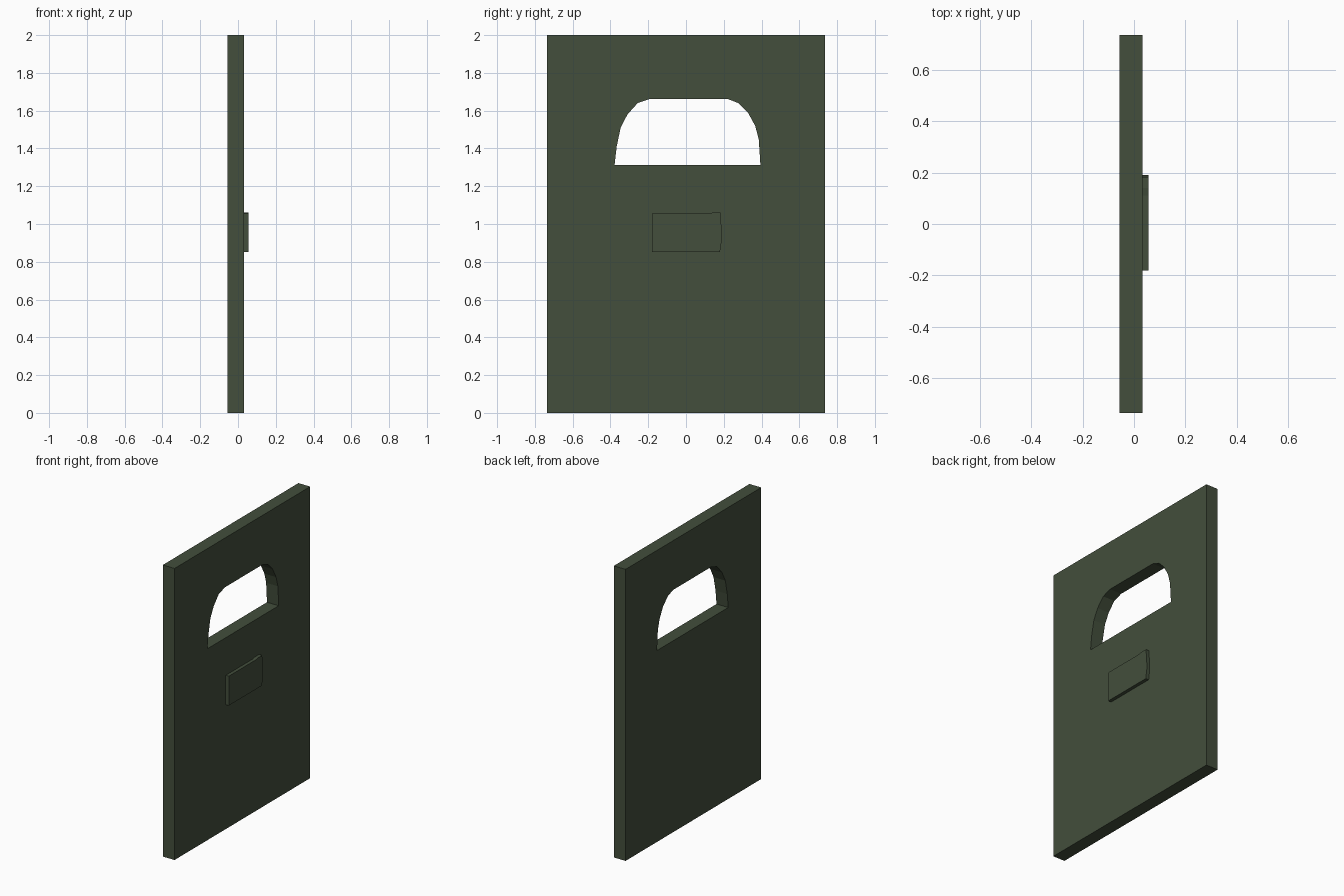
import bpy
import bmesh

if "Cube" in bpy.data.objects:
    bpy.data.objects.remove(bpy.data.objects["Cube"])

green = bpy.data.materials.new("dark olive green")
green.diffuse_color = (0.056, 0.077, 0.045, 1)
green.use_nodes = True
green.node_tree.nodes["Principled BSDF"].inputs["Base Color"].default_value = green.diffuse_color


def slab(name, outline, x0, x1):
    """Extrude a (y, z) outline along x."""
    bm = bmesh.new()
    face = bm.faces.new([bm.verts.new((x0, y, z)) for y, z in outline])
    ext = bmesh.ops.extrude_face_region(bm, geom=[face])
    for v in ext["geom"]:
        if isinstance(v, bmesh.types.BMVert):
            v.co.x = x1
    bmesh.ops.recalc_face_normals(bm, faces=bm.faces)
    mesh = bpy.data.meshes.new(name)
    bm.to_mesh(mesh)
    bm.free()
    mesh.materials.append(green)
    obj = bpy.data.objects.new(name, mesh)
    bpy.context.collection.objects.link(obj)
    return obj


# Door panel
door = slab("door_panel", [(-0.735, 0), (0.735, 0), (0.735, 2), (-0.735, 2)], -0.056, 0.033)

# Arched window opening, cut through the panel
window = slab("window_cutter", [
    (-0.378, 1.313), (0.394, 1.313), (0.385, 1.45), (0.366, 1.52), (0.328, 1.59),
    (0.278, 1.64), (0.22, 1.662), (-0.19, 1.662), (-0.256, 1.64), (-0.31, 1.58),
    (-0.346, 1.51), (-0.367, 1.41)], -0.2, 0.2)
window.hide_render = True
window.hide_set(True)
cut = door.modifiers.new("window_opening", "BOOLEAN")
cut.operation = "DIFFERENCE"
cut.solver = "EXACT"
cut.object = window

# Slightly uneven raised plate below the window
slab("handle_plate", [
    (-0.18, 0.853), (0.18, 0.853), (0.19, 0.92), (0.19, 0.95), (0.182, 1.06),
    (0.14, 1.06), (0.11, 1.055), (-0.18, 1.055)], 0.033, 0.056)
